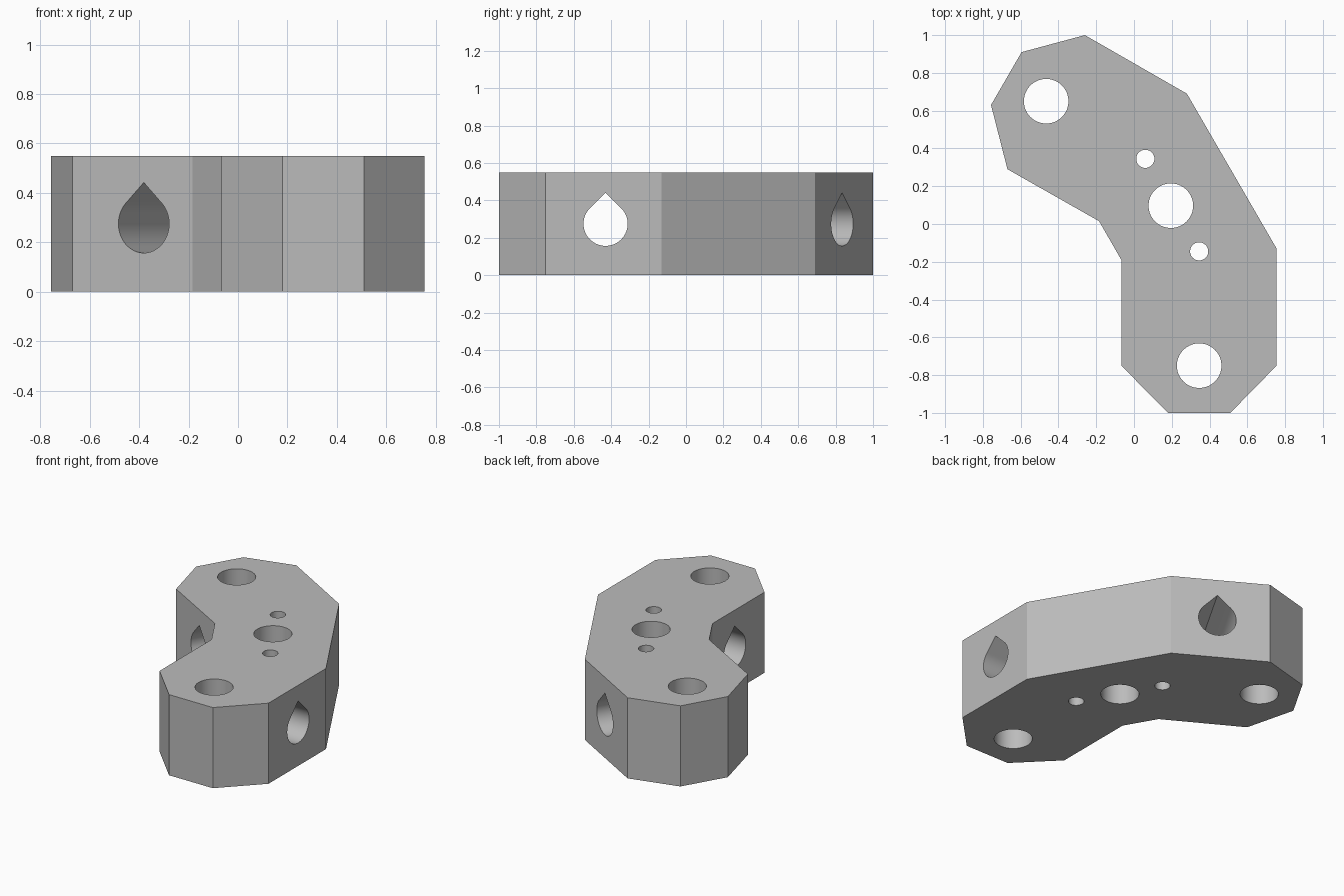
import bpy, bmesh
from math import radians, cos, sin, pi
from mathutils import Matrix, Vector

if "Cube" in bpy.data.objects:
    bpy.data.objects.remove(bpy.data.objects["Cube"], do_unlink=True)

HEIGHT = 0.55
HOLE_R, PIN_R = 0.118, 0.048

grey = bpy.data.materials.new("plain grey")
grey.use_nodes = True
colour = (0.5, 0.5, 0.5, 1)
grey.diffuse_color = colour
grey.node_tree.nodes["Principled BSDF"].inputs["Base Color"].default_value = colour


def prism(name, profile, depth, matrix=Matrix()):
    """Extrude a flat profile along its local z, then place it."""
    bm = bmesh.new()
    face = bm.faces.new([bm.verts.new((x, y, 0)) for x, y in profile])
    top = bmesh.ops.extrude_face_region(bm, geom=[face])["geom"]
    bmesh.ops.translate(bm, vec=(0, 0, depth),
                        verts=[v for v in top if isinstance(v, bmesh.types.BMVert)])
    bmesh.ops.transform(bm, matrix=matrix, verts=bm.verts)
    bmesh.ops.recalc_face_normals(bm, faces=bm.faces)
    mesh = bpy.data.meshes.new(name)
    bm.to_mesh(mesh)
    bm.free()
    mesh.materials.append(grey)
    obj = bpy.data.objects.new(name, mesh)
    bpy.context.collection.objects.link(obj)
    return obj


def arc(radius, start, end, steps):
    angles = [start + (end - start) * i / steps for i in range(steps + 1)]
    return [(radius * cos(a), radius * sin(a)) for a in angles]


# Bent block with chamfered ends
outline = [(0.18, -1), (0.51, -1), (0.755, -0.75), (0.755, -0.13),
           (0.28, 0.69), (-0.26, 1), (-0.595, 0.91), (-0.757, 0.63),
           (-0.67, 0.29), (-0.185, 0.015), (-0.067, -0.19), (-0.067, -0.75)]
block = prism("bent_block", outline, HEIGHT)

# Vertical bolt holes and pin holes
cutters = []
for x, y, r in [(0.345, -0.75, HOLE_R), (-0.465, 0.65, HOLE_R), (0.195, 0.097, HOLE_R),
                (0.06, 0.345, PIN_R), (0.345, -0.145, PIN_R)]:
    cutters.append(prism("hole_cutter", arc(r, 0, 2 * pi, 64)[:-1], 1,
                         Matrix.Translation((x, y, -0.2))))

# Horizontal teardrop holes, one across each arm
teardrop = arc(HOLE_R, radians(135), radians(405), 48) + [(0, HOLE_R * 2 ** 0.5)]
for centre, angle in [((0.345, -0.43), 0), ((-0.175, 0.484), 60)]:
    axis = Vector((cos(radians(angle)), sin(radians(angle)), 0))
    up = Vector((0, 0, 1))
    turn = Matrix((up.cross(axis), up, axis)).transposed().to_4x4()
    start = Vector((*centre, HEIGHT / 2)) - axis * 0.6
    cutters.append(prism("teardrop_cutter", teardrop, 1.2, Matrix.Translation(start) @ turn))

# Cut all holes, then drop the cutters
for cutter in cutters:
    cutter.hide_render = True
    mod = block.modifiers.new("cut", "BOOLEAN")
    mod.operation, mod.solver, mod.object = "DIFFERENCE", "EXACT", cutter
bpy.context.view_layer.update()
evaluated = block.evaluated_get(bpy.context.evaluated_depsgraph_get())
cut_mesh = bpy.data.meshes.new_from_object(evaluated)
block.modifiers.clear()
block.data = cut_mesh
for cutter in cutters:
    bpy.data.objects.remove(cutter, do_unlink=True)

# Smooth bores, crisp block edges
bpy.ops.object.select_all(action="DESELECT")
block.select_set(True)
bpy.context.view_layer.objects.active = block
bpy.ops.object.shade_smooth_by_angle(angle=radians(20))
